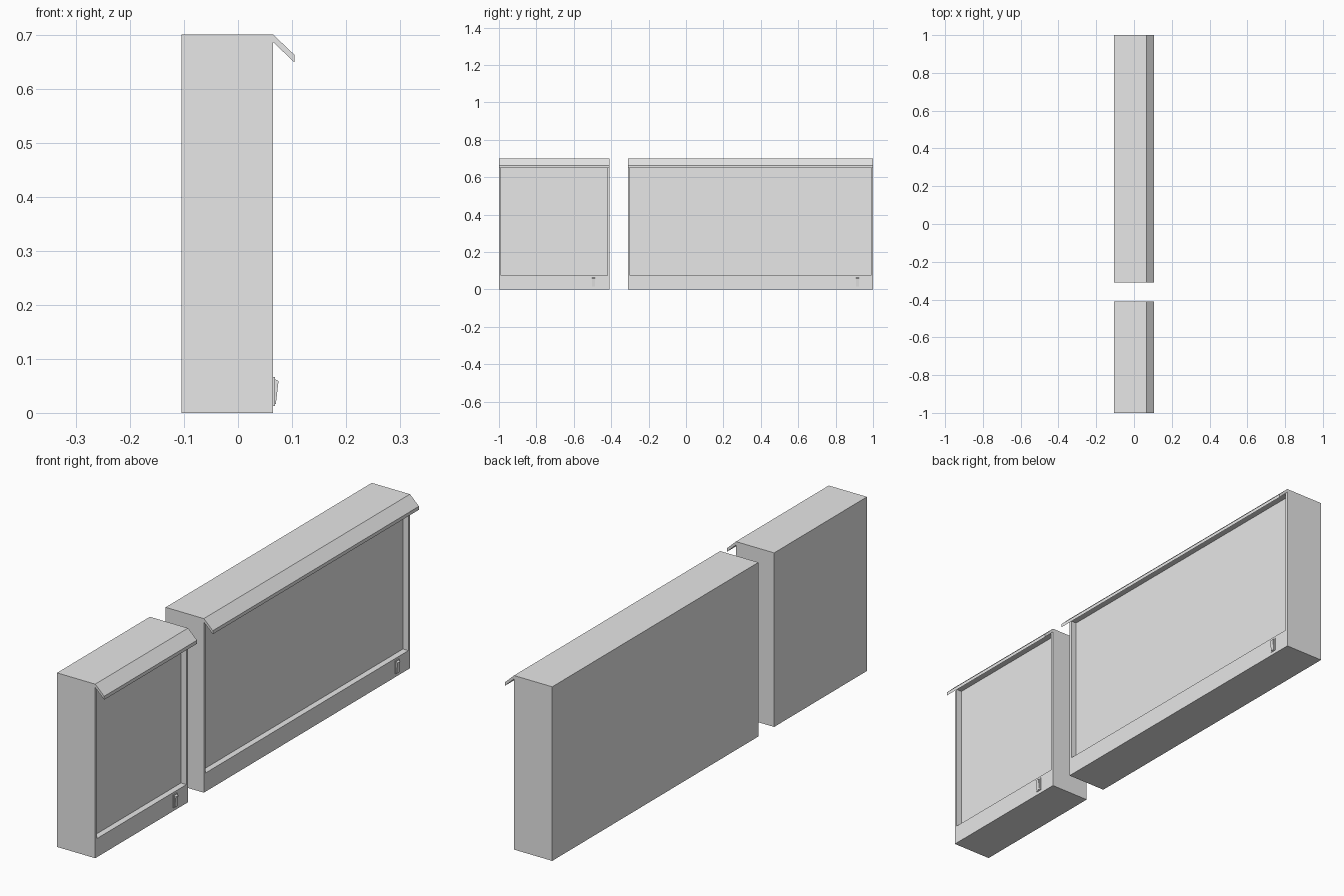
import bpy
import bmesh
from mathutils import Vector

cube = bpy.data.objects.get("Cube")
if cube:
    bpy.data.objects.remove(cube, do_unlink=True)

GREY = (0.8, 0.8, 0.8, 1)
grey = bpy.data.materials.new("plain grey")
grey.use_nodes = True
grey.diffuse_color = GREY
grey.node_tree.nodes["Principled BSDF"].inputs["Base Color"].default_value = GREY

BACK, FRONT, HEIGHT = -0.105, 0.065, 0.7
BORDER, SILL, LINTEL, DEPTH = 0.015, 0.075, 0.685, 0.024


def finish(name, bm):
    bmesh.ops.recalc_face_normals(bm, faces=bm.faces)
    mesh = bpy.data.meshes.new(name)
    bm.to_mesh(mesh)
    bm.free()
    mesh.materials.append(grey)
    obj = bpy.data.objects.new(name, mesh)
    bpy.context.collection.objects.link(obj)


def prism(name, profile, y0, y1):
    """Extrude an x-z profile along y."""
    bm = bmesh.new()
    face = bm.faces.new([bm.verts.new((x, y0, z)) for x, z in profile])
    ext = bmesh.ops.extrude_face_region(bm, geom=[face])["geom"]
    verts = [v for v in ext if isinstance(v, bmesh.types.BMVert)]
    bmesh.ops.translate(bm, vec=(0, y1 - y0, 0), verts=verts)
    finish(name, bm)


def cabinet(name, y0, y1):
    """Box whose front face holds a sunken panel."""
    bm = bmesh.new()
    bmesh.ops.create_cube(bm, size=1)
    bmesh.ops.scale(bm, vec=(FRONT - BACK, y1 - y0, HEIGHT), verts=bm.verts)
    bmesh.ops.translate(bm, vec=((FRONT + BACK) / 2, (y0 + y1) / 2, HEIGHT / 2),
                        verts=bm.verts)
    bm.normal_update()
    panel = max(bm.faces, key=lambda f: f.normal.x)
    bmesh.ops.inset_individual(bm, faces=[panel], thickness=BORDER)
    for v in panel.verts:
        v.co.z = SILL if v.co.z < HEIGHT / 2 else LINTEL
    # Second zero-width inset supplies the recess walls
    bmesh.ops.inset_individual(bm, faces=[panel], thickness=0)
    bmesh.ops.translate(bm, vec=Vector((-DEPTH, 0, 0)), verts=panel.verts)
    finish(name, bm)


def unit(label, y0, y1):
    cabinet(label + "_cabinet", y0, y1)
    # Sloping hood over the panel
    prism(label + "_hood", [(FRONT, 0.7), (0.105, 0.662), (0.105, 0.648),
                            (FRONT, 0.686)], y0, y1)
    # Rocker switch near the lower corner
    mid = y1 - 0.084
    prism(label + "_switch_plate", [(FRONT, 0.013), (0.068, 0.013),
                                    (0.068, 0.066), (FRONT, 0.066)],
          mid - 0.012, mid + 0.012)
    prism(label + "_switch_rocker", [(0.067, 0.016), (0.07, 0.016),
                                     (0.075, 0.059), (0.067, 0.063)],
          mid - 0.008, mid + 0.008)


unit("short", -1, -0.41)
unit("long", -0.31, 1)
